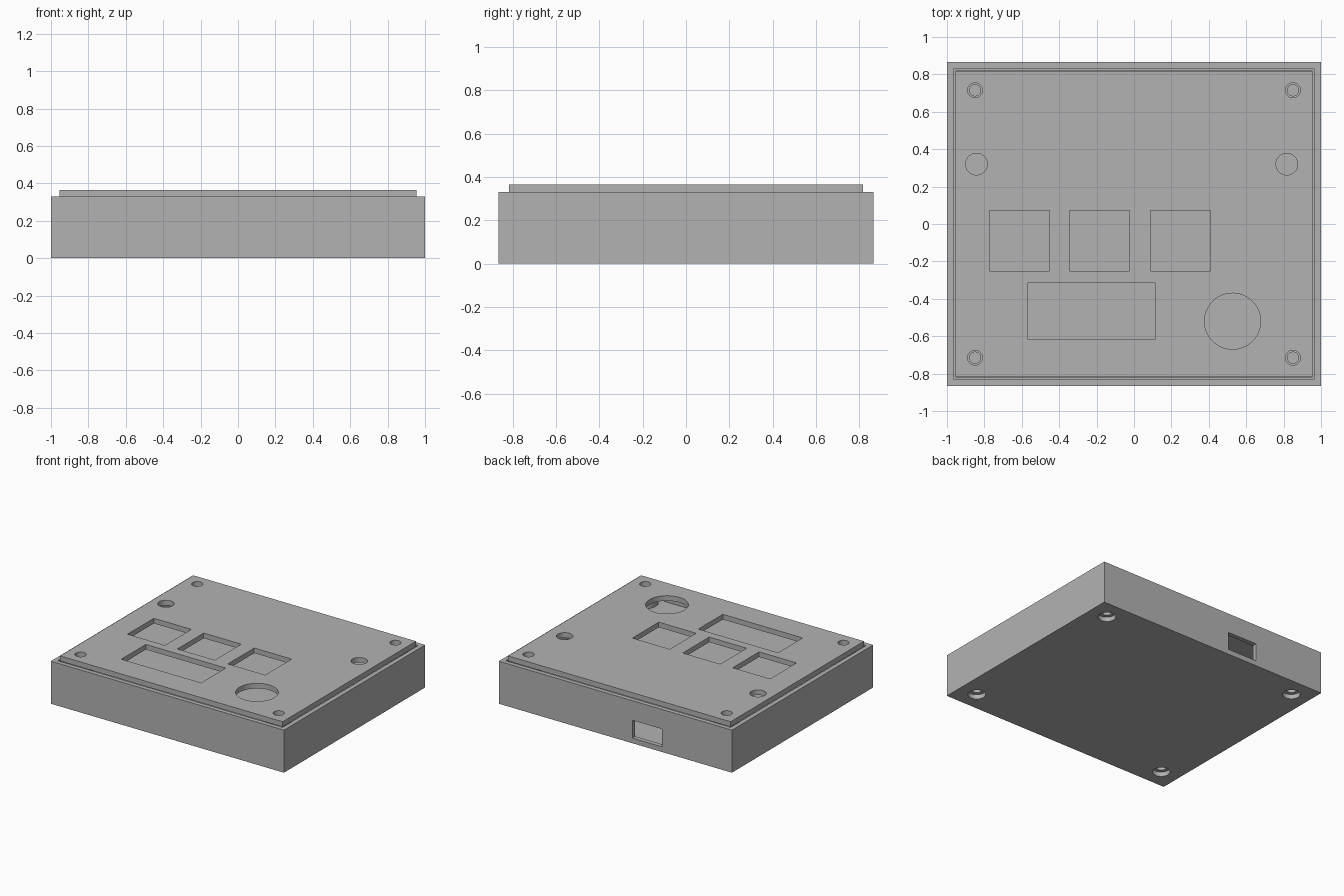
import bpy

if "Cube" in bpy.data.objects:
    bpy.data.objects.remove(bpy.data.objects["Cube"])

grey = bpy.data.materials.new("matte_grey")
grey.diffuse_color = (0.45, 0.45, 0.45, 1)
grey.use_nodes = True
grey.node_tree.nodes["Principled BSDF"].inputs["Base Color"].default_value = grey.diffuse_color


def box(name, x0, x1, y0, y1, z0, z1):
    bpy.ops.mesh.primitive_cube_add(size=1, location=((x0 + x1) / 2, (y0 + y1) / 2, (z0 + z1) / 2))
    ob = bpy.context.object
    ob.name = name
    ob.scale = (x1 - x0, y1 - y0, z1 - z0)
    bpy.ops.object.transform_apply(location=False, rotation=False, scale=True)
    ob.data.materials.append(grey)
    return ob


def cylinder(name, x, y, r, z0, z1):
    bpy.ops.mesh.primitive_cylinder_add(vertices=48, radius=r, depth=z1 - z0, location=(x, y, (z0 + z1) / 2))
    ob = bpy.context.object
    ob.name = name
    ob.data.materials.append(grey)
    return ob


def combine(target, tool, operation='DIFFERENCE'):
    mod = target.modifiers.new("bool", 'BOOLEAN')
    mod.operation, mod.solver, mod.object = operation, 'EXACT', tool
    bpy.context.view_layer.objects.active = target
    bpy.ops.object.modifier_apply(modifier=mod.name)
    bpy.data.objects.remove(tool, do_unlink=True)


def smooth(ob):
    bpy.ops.object.select_all(action='DESELECT')
    ob.select_set(True)
    bpy.context.view_layer.objects.active = ob
    bpy.ops.object.shade_smooth_by_angle()


TOP, RIM, LID_BASE, FLOOR = 0.365, 0.33, 0.325, 0.035
corners = [(sx * 0.85, sy * 0.715) for sx in (-1, 1) for sy in (-1, 1)]

# Open tray with a cable port in the back wall
case = box("case", -1, 1, -0.865, 0.865, 0, RIM)
combine(case, box("cavity", -0.965, 0.965, -0.83, 0.83, FLOOR, 0.5))
combine(case, box("port", -0.40, -0.145, 0.8, 0.9, 0.04, 0.178))

# Corner screw posts, counterbored from below and drilled from above
for x, y in corners:
    combine(case, cylinder("post", x, y, 0.085, 0.02, LID_BASE), 'UNION')
    combine(case, cylinder("counterbore", x, y, 0.063, -0.1, 0.035))
    combine(case, cylinder("lower_bore", x, y, 0.035, -0.1, 0.13))
    combine(case, cylinder("upper_bore", x, y, 0.03, 0.15, 0.5))
smooth(case)

# Inner board below the lid, notched around the posts
board = box("inner_board", -0.955, 0.955, -0.82, 0.82, 0.195, 0.215)
for x, y in corners:
    combine(board, cylinder("post_clearance", x, y, 0.09, 0.1, 0.3))
smooth(board)

# Lid plate with windows, dial hole, side holes and screw holes
lid = box("lid", -0.955, 0.955, -0.817, 0.817, LID_BASE, TOP)
for x in (-0.773, -0.345, 0.088):
    combine(lid, box("square_window", x, x + 0.321, -0.25, 0.073, 0.2, 0.5))
combine(lid, box("wide_window", -0.57, 0.115, -0.615, -0.315, 0.2, 0.5))
holes = [(0.527, -0.52, 0.15), (-0.842, 0.32, 0.058), (0.817, 0.32, 0.058)]
for x, y, r in holes + [(x, y, 0.04) for x, y in corners]:
    combine(lid, cylinder("round_hole", x, y, r, 0.2, 0.5))
smooth(lid)
